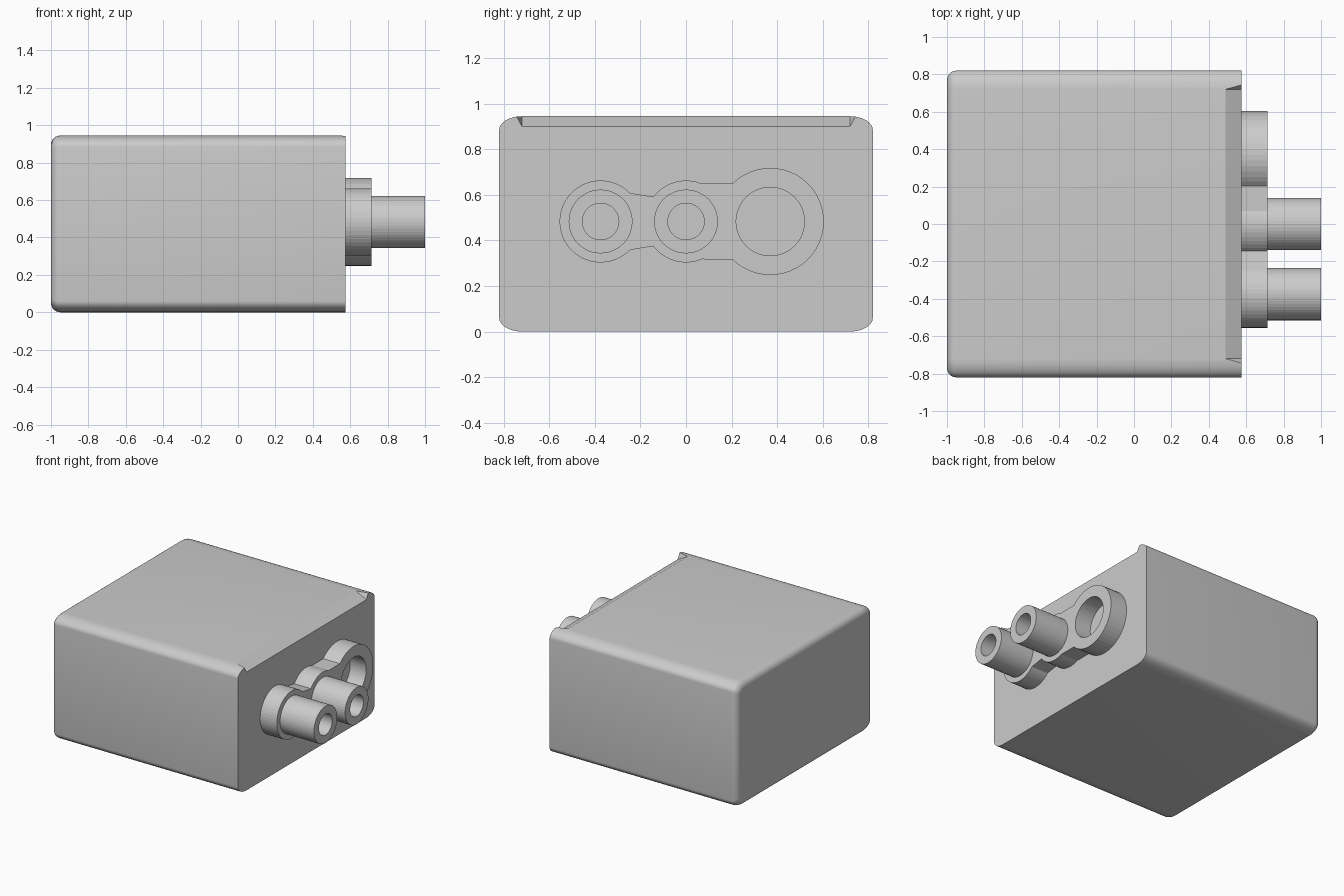
import bpy, bmesh
from math import sin, cos, pi, radians

cube = bpy.data.objects.get("Cube")
if cube:
    bpy.data.objects.remove(cube, do_unlink=True)

grey = bpy.data.materials.new("plain grey")
grey.use_nodes = True
colour = (0.6, 0.6, 0.6, 1)
grey.diffuse_color = colour
grey.node_tree.nodes["Principled BSDF"].inputs["Base Color"].default_value = colour

FACE_X = 0.575      # flat end of the housing
PLATE_X = 0.715     # outer face of the connector plate
AXIS_Z = 0.483      # height of the connector axes
TOP = 0.945
HALF_Y = 0.82


def loft(name, rings):
    """Skin a list of equal-length closed rings and cap both ends."""
    bm = bmesh.new()
    loops = [[bm.verts.new(p) for p in ring] for ring in rings]
    n = len(loops[0])
    for a, b in zip(loops, loops[1:]):
        for i in range(n):
            j = (i + 1) % n
            bm.faces.new((a[i], a[j], b[j], b[i]))
    bm.faces.new(loops[0])
    bm.faces.new(loops[-1])
    bmesh.ops.recalc_face_normals(bm, faces=bm.faces)
    mesh = bpy.data.meshes.new(name)
    bm.to_mesh(mesh)
    bm.free()
    mesh.materials.append(grey)
    obj = bpy.data.objects.new(name, mesh)
    bpy.context.collection.objects.link(obj)
    return obj


def arc(cy, r, start, end, steps):
    angles = [radians(start + (end - start) * i / steps) for i in range(steps + 1)]
    return [(cy + r * cos(a), r * sin(a)) for a in angles]


def circle(x, cy, r, n=48):
    return [(x, cy + r * cos(2 * pi * i / n), AXIS_Z + r * sin(2 * pi * i / n)) for i in range(n)]


def cut(target, cutter):
    """Subtract a cutter and apply the result."""
    mod = target.modifiers.new("cut", "BOOLEAN")
    mod.operation = "DIFFERENCE"
    mod.solver = "EXACT"
    mod.object = cutter
    bpy.context.view_layer.objects.active = target
    bpy.ops.object.modifier_apply(modifier=mod.name)
    bpy.data.objects.remove(cutter, do_unlink=True)


def section(x, inset):
    """Rounded rectangle across the housing, with flattened corners."""
    hy, hz = HALF_Y - inset, TOP / 2 - inset
    ry, rz = 0.1 - inset * 0.5, 0.06 - inset * 0.5
    points = []
    for q, (sy, sz) in enumerate([(1, 1), (-1, 1), (-1, -1), (1, -1)]):
        for i in range(9):
            a = (q + i / 8) * pi / 2
            points.append((x, sy * (hy - ry) + ry * cos(a), TOP / 2 + sz * (hz - rz) + rz * sin(a)))
    return points


# Housing, rounded at the closed end
R = 0.05
rings = [section(-1 + R * (1 - sin(a)), R * (1 - cos(a))) for a in (pi / 2 * (1 - i / 6) for i in range(7))]
rings = rings[::-1] + [] if rings[0][0][0] > rings[-1][0][0] else rings
housing = loft("housing", rings + [section(FACE_X, 0)])

# Sloping notch along the top edge, with flared ends
notch = loft("notch_cutter", [
    [(0.49, s * 0.72, TOP), (0.60, s * 0.72, 0.887), (0.60, s * 0.76, 0.96), (0.49, s * 0.72, 0.96)]
    for s in (-1, 1)])
cut(housing, notch)

# Connector plate: three joined discs with a socket in the largest
upper = arc(-0.375, 0.18, 180, 44, 18) + arc(0, 0.18, 143, 67, 10) + arc(0.37, 0.235, 135, 0, 18)
outline = upper + [(y, -z) for y, z in upper[-2:0:-1]]
plate = loft("connector_plate", [[(x, y, AXIS_Z + z) for y, z in outline] for x in (FACE_X, PLATE_X)])
cut(plate, loft("socket_cutter", [circle(x, 0.37, 0.15) for x in (FACE_X + 0.005, 0.8)]))

# Hollow connector pins
for name, y in (("front_pin", -0.375), ("middle_pin", 0)):
    pin = loft(name, [circle(x, y, 0.14) for x in (PLATE_X, 1.0)])
    cut(pin, loft(name + "_bore_cutter", [circle(x, y, 0.08) for x in (PLATE_X + 0.01, 1.1)]))

# Smooth the housing edges only
bpy.ops.object.select_all(action="DESELECT")
housing.select_set(True)
bpy.context.view_layer.objects.active = housing
bpy.ops.object.shade_smooth_by_angle(angle=radians(25))
